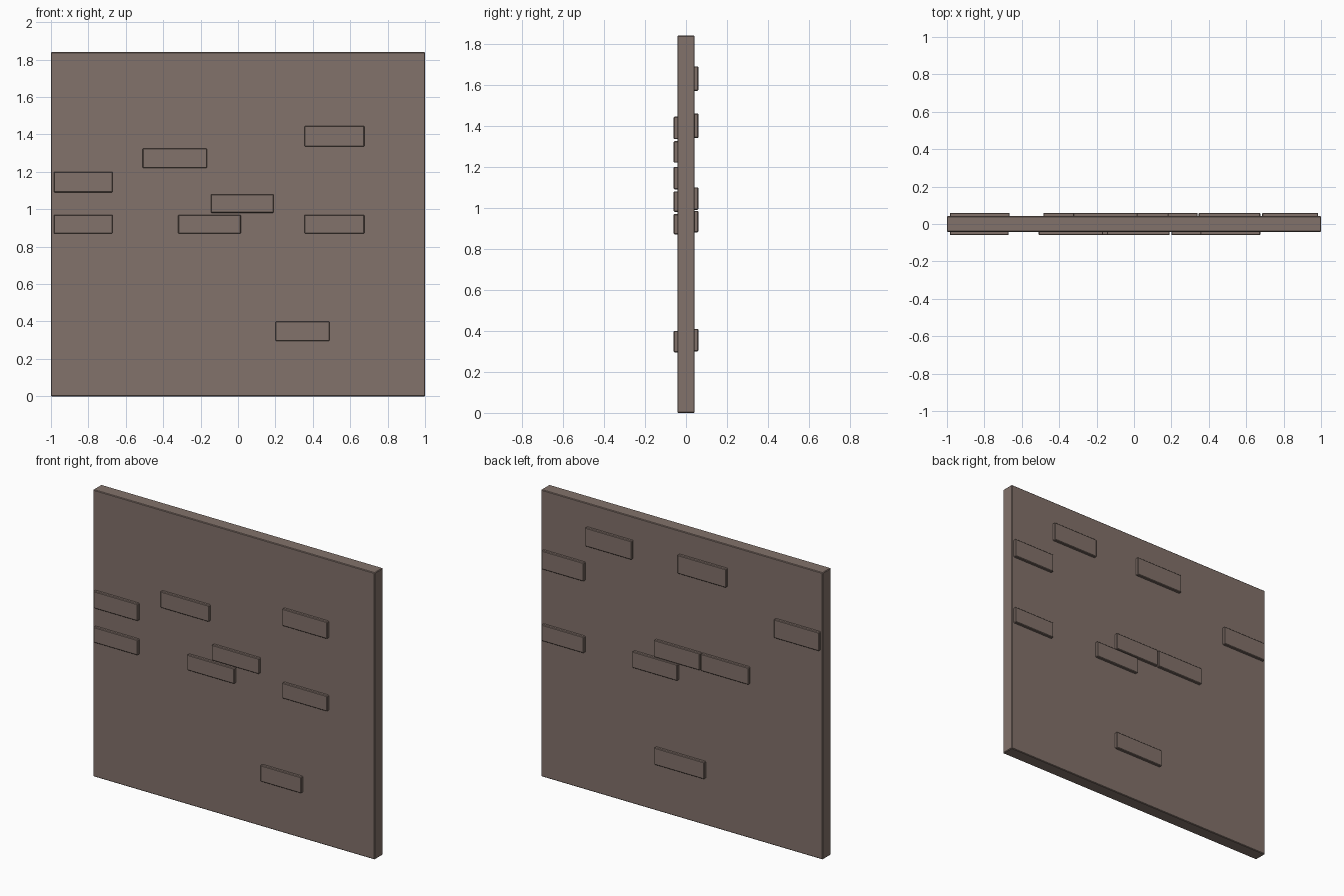
import bpy

mat = bpy.data.materials.new("taupe plaster")
mat.diffuse_color = (0.225, 0.168, 0.145, 1)

HALF = 0.042   # half thickness of the wall
OUT = 0.06     # how far the bricks reach from the centre plane


def box(name, x0, x1, y0, y1, z0, z1, bevel):
    bpy.ops.mesh.primitive_cube_add(
        size=1, location=((x0 + x1) / 2, (y0 + y1) / 2, (z0 + z1) / 2))
    ob = bpy.context.object
    ob.name = name
    ob.scale = (x1 - x0, y1 - y0, z1 - z0)
    bpy.ops.object.transform_apply(location=False, rotation=False, scale=True)
    mod = ob.modifiers.new("edge", "BEVEL")
    mod.width = bevel
    mod.segments = 1
    ob.data.materials.append(mat)
    return ob


# Wall slab
box("wall_slab", -1, 1, -HALF, HALF, 0, 1.84, 0.004)

# Exposed bricks: left, right, bottom, top
front = [
    (-0.985, -0.67, 1.09, 1.20),
    (-0.51, -0.165, 1.22, 1.325),
    (-0.145, 0.19, 0.98, 1.08),
    (-0.985, -0.67, 0.87, 0.97),
    (-0.32, 0.015, 0.87, 0.97),
    (0.355, 0.675, 1.335, 1.445),
    (0.355, 0.675, 0.87, 0.97),
    (0.20, 0.49, 0.295, 0.40),
]
back = [
    (0.345, 0.675, 1.57, 1.69),
    (0.685, 0.985, 1.34, 1.46),
    (-0.325, 0.02, 1.57, 1.69),
    (-0.985, -0.665, 1.34, 1.46),
    (0.685, 0.985, 0.88, 0.985),
    (-0.14, 0.185, 0.99, 1.10),
    (-0.485, -0.145, 0.99, 1.10),
    (0.02, 0.34, 0.88, 0.985),
    (-0.17, 0.185, 0.30, 0.41),
]
for i, (a, b, c, d) in enumerate(front):
    box(f"front_brick_{i + 1}", a, b, -OUT, -HALF + 0.01, c, d, 0.004)
for i, (a, b, c, d) in enumerate(back):
    box(f"back_brick_{i + 1}", a, b, HALF - 0.01, OUT, c, d, 0.004)
